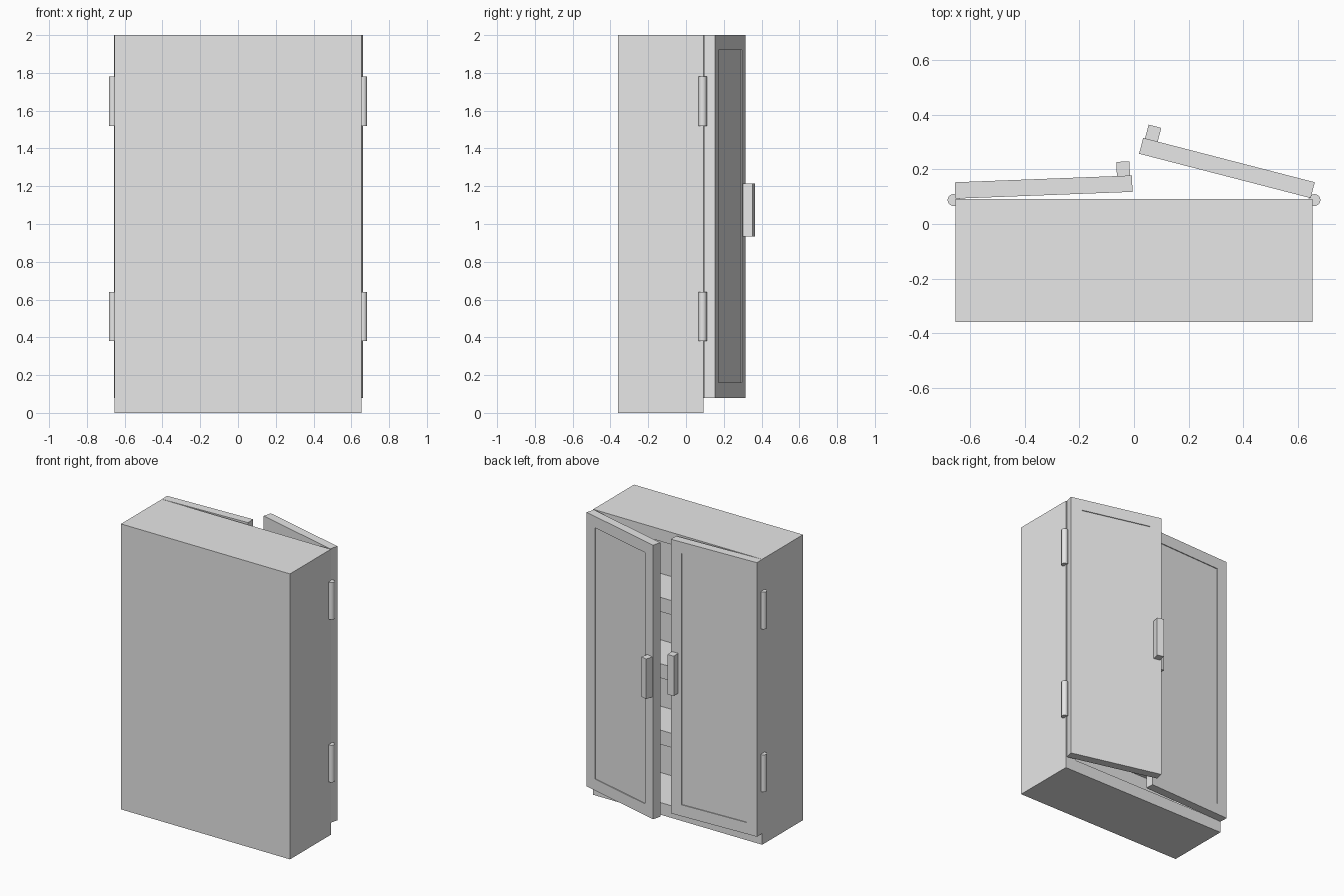
import bpy, bmesh, math
from mathutils import Matrix, Vector

cube = bpy.data.objects.get("Cube")
if cube:
    bpy.data.objects.remove(cube, do_unlink=True)

grey = bpy.data.materials.new("plain_grey")
grey.use_nodes = True
grey.diffuse_color = (0.8, 0.8, 0.8, 1)
grey.node_tree.nodes["Principled BSDF"].inputs["Base Color"].default_value = (0.8, 0.8, 0.8, 1)


def finish(name, bm, matrix=Matrix()):
    """Turn a bmesh into a named, coloured object."""
    bm.transform(matrix)
    bmesh.ops.recalc_face_normals(bm, faces=bm.faces)
    mesh = bpy.data.meshes.new(name)
    bm.to_mesh(mesh)
    bm.free()
    mesh.materials.append(grey)
    obj = bpy.data.objects.new(name, mesh)
    bpy.context.collection.objects.link(obj)
    return obj


def box(lo, hi):
    bm = bmesh.new()
    lo, hi = Vector(lo), Vector(hi)
    size = Matrix.Diagonal((*(hi - lo), 1))
    bmesh.ops.create_cube(bm, size=1, matrix=Matrix.Translation((lo + hi) / 2) @ size)
    return bm


def recess(bm, margin, depth):
    """Inset the +y face and push it inwards."""
    face = max(bm.faces, key=lambda f: f.calc_center_median().y)
    bmesh.ops.inset_region(bm, faces=[face], thickness=margin, use_even_offset=True)
    inner = bmesh.ops.extrude_face_region(bm, geom=[face])
    verts = [v for v in inner["geom"] if isinstance(v, bmesh.types.BMVert)]
    bmesh.ops.translate(bm, verts=verts, vec=(0, -depth, 0))
    if face.is_valid:
        bmesh.ops.delete(bm, geom=[face], context='FACES_ONLY')


# Hollow cabinet body
body = box((-0.655, -0.36, 0), (0.655, 0.092, 2))
recess(body, 0.085, 0.37)
finish("cabinet_body", body)

# Shelves
for i in range(3):
    top = 0.55 + i * 0.465
    finish(f"shelf_{i + 1}", box((-0.58, -0.29, top - 0.1), (0.58, 0.017, top)))

# Doors with shallow panels and handles, then hinge barrels
for side, sign, pivot, angle in (("right", -1, (-0.655, 0.093, 0), 2.2),
                                 ("left", 1, (0.648, 0.095, 0), 14.5)):
    place = (Matrix.Translation(pivot) @ Matrix.Diagonal((-sign, 1, 1, 1))
             @ Matrix.Rotation(math.radians(angle), 4, 'Z'))
    door = box((0, 0, 0.08), (0.65, 0.06, 2))
    recess(door, 0.08, 0.006)
    finish(f"{side}_door", door, place)
    finish(f"{side}_handle", box((0.595, 0.058, 0.935), (0.643, 0.112, 1.215)), place)
    for level, z in (("lower", 0.51), ("upper", 1.65)):
        bm = bmesh.new()
        bmesh.ops.create_cone(bm, cap_ends=True, segments=16, radius1=0.022,
                              radius2=0.022, depth=0.26,
                              matrix=Matrix.Translation((sign * 0.662, 0.088, z)))
        hinge = finish(f"{side}_{level}_hinge", bm)
        bpy.ops.object.select_all(action='DESELECT')
        hinge.select_set(True)
        bpy.context.view_layer.objects.active = hinge
        bpy.ops.object.shade_smooth_by_angle(angle=math.radians(40))
